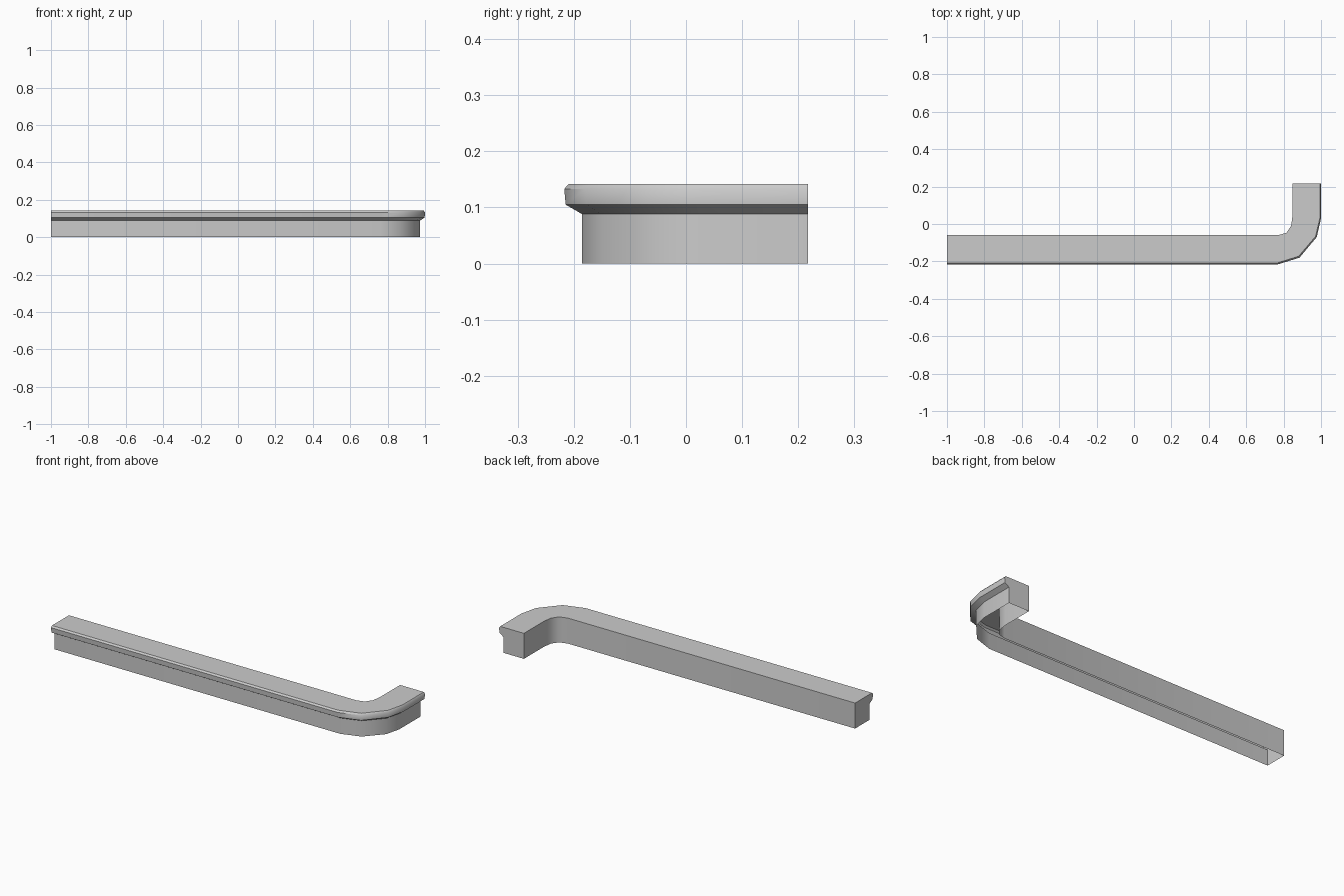
import bpy, bmesh, math
from mathutils import Vector

cube = bpy.data.objects.get("Cube")
if cube:
    bpy.data.objects.remove(cube, do_unlink=True)

grey = bpy.data.materials.new("light_grey")
grey.use_nodes = True
colour = (0.6, 0.6, 0.6, 1)
grey.diffuse_color = colour
grey.node_tree.nodes["Principled BSDF"].inputs["Base Color"].default_value = colour

# Stations along the counter: inner edge, wall face, rim edge
stations = [
    ((-1, -.06), (-1, -.185), (-1, -.217)),
    ((.77, -.06), (.76, -.185), (.765, -.217)),
    ((.815, -.047), (.867, -.15), (.885, -.18)),
    ((.84, -.01), (.952, -.055), (.977, -.07)),
    ((.847, .04), (.973, .03), (1, .03)),
    ((.847, .217), (.973, .217), (1, .217)),
]
# Rim moulding: overhang fraction, height
rim = [(0, .088), (.92, .105), (1, .133), (.75, .142)]


def section(inner, wall, edge):
    inner, wall, edge = Vector(inner), Vector(wall), Vector(edge)
    pts = [(*inner, .142), (*inner, 0), (*wall, 0)]
    pts += [(*wall.lerp(edge, t), z) for t, z in rim]
    return pts


# Hollow counter shell, open underneath, capped at both ends
bm = bmesh.new()
rings = [[bm.verts.new(p) for p in section(*s)] for s in stations]
n = len(rings[0])
for a, b in zip(rings, rings[1:]):
    for i in range(n):
        j = (i + 1) % n
        if i != 1:
            bm.faces.new((a[i], a[j], b[j], b[i]))
bm.faces.new(rings[0])
bm.faces.new(rings[-1])
bmesh.ops.recalc_face_normals(bm, faces=bm.faces)
mesh = bpy.data.meshes.new("bar_counter")
bm.to_mesh(mesh)
bm.free()
mesh.materials.append(grey)
counter = bpy.data.objects.new("bar_counter", mesh)
bpy.context.collection.objects.link(counter)
bpy.context.view_layer.objects.active = counter
counter.select_set(True)
bpy.ops.object.shade_smooth_by_angle(angle=math.radians(46))
